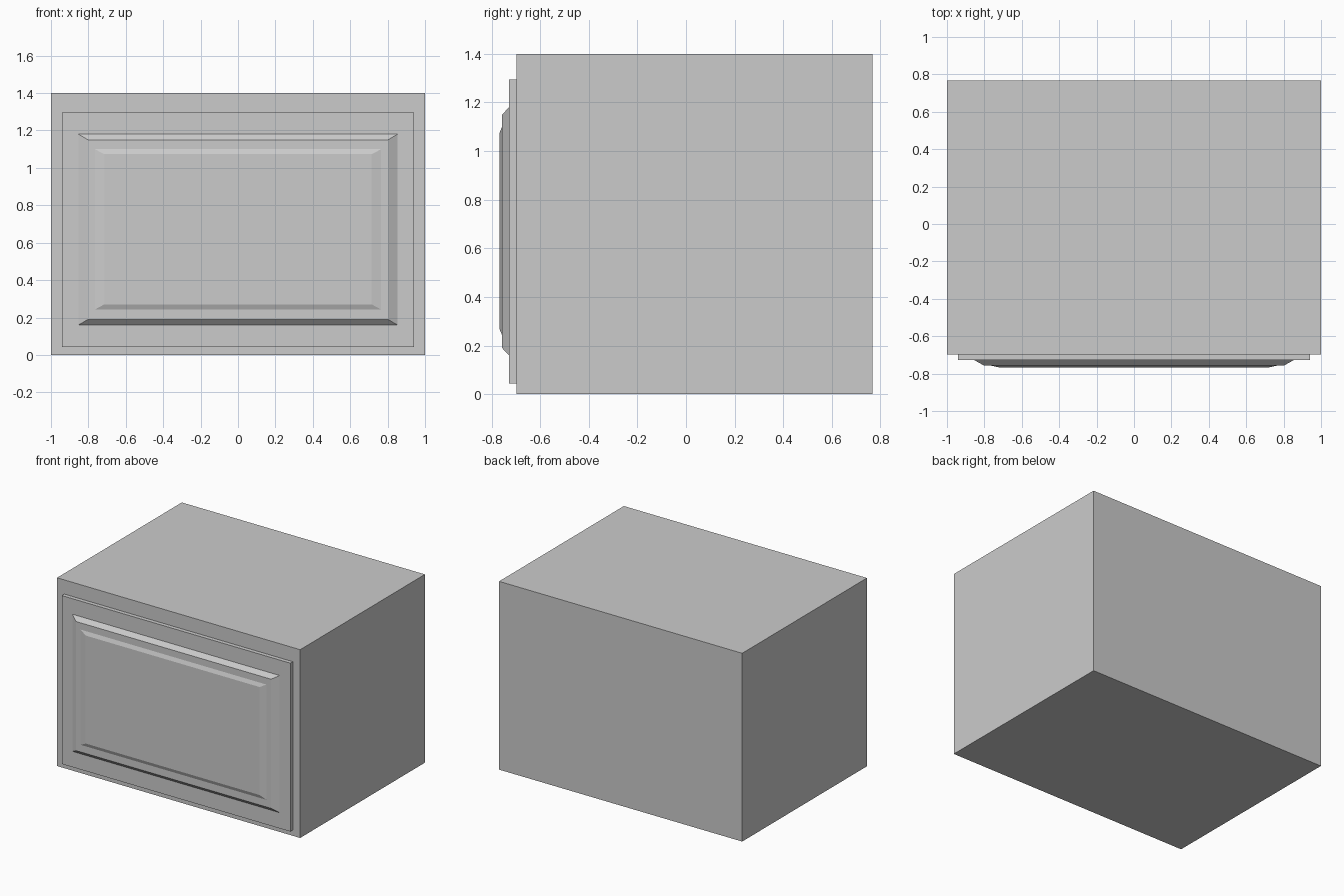
import bpy, bmesh

if "Cube" in bpy.data.objects:
    bpy.data.objects.remove(bpy.data.objects["Cube"])


def layered_block(name, rings):
    """Loft rectangles (half_width, z_low, z_high, y) from back to front and cap both ends."""
    bm = bmesh.new()
    loops = []
    for hw, z0, z1, y in rings:
        corners = [(-hw, z0), (hw, z0), (hw, z1), (-hw, z1)]
        loops.append([bm.verts.new((x, y, z)) for x, z in corners])
    bm.faces.new(loops[0])
    bm.faces.new(loops[-1])
    for a, b in zip(loops, loops[1:]):
        for i in range(4):
            j = (i + 1) % 4
            bm.faces.new((a[i], a[j], b[j], b[i]))
    bmesh.ops.recalc_face_normals(bm, faces=bm.faces)
    mesh = bpy.data.meshes.new(name)
    bm.to_mesh(mesh)
    bm.free()
    obj = bpy.data.objects.new(name, mesh)
    bpy.context.collection.objects.link(obj)
    return obj


# Cabinet box
layered_block("cabinet_body", [(1.0, 0.0, 1.4, 0.768), (1.0, 0.0, 1.4, -0.698)])

# Door slab with its stepped, bevelled raised panel
layered_block("door", [
    (0.94, 0.043, 1.295, -0.698),
    (0.94, 0.043, 1.295, -0.728),
    (0.853, 0.16, 1.18, -0.728),
    (0.802, 0.19, 1.15, -0.757),
    (0.765, 0.243, 1.10, -0.757),
    (0.715, 0.27, 1.073, -0.768),
])
